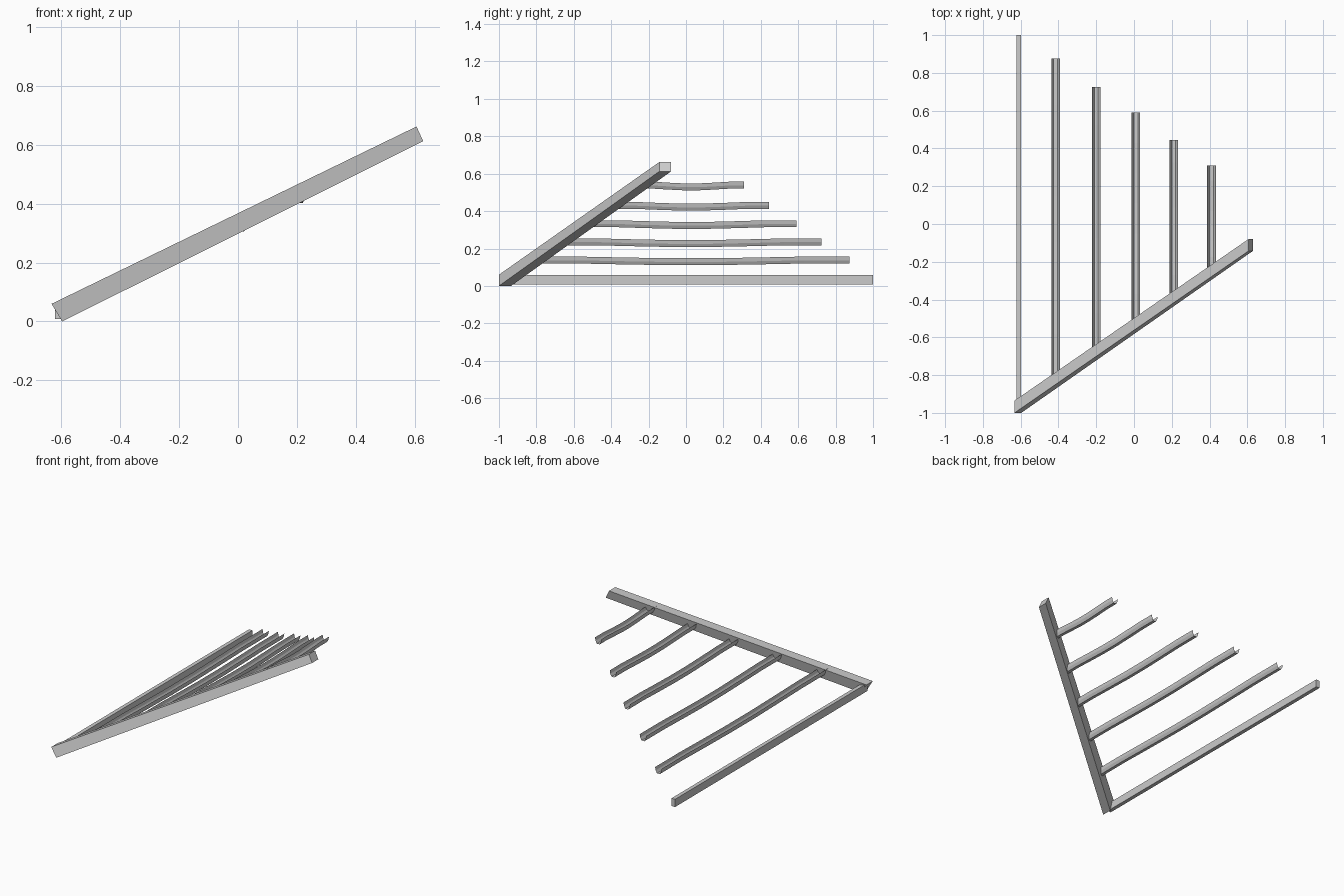
import bpy

if "Cube" in bpy.data.objects:
    bpy.data.objects.remove(bpy.data.objects["Cube"])


def make_mesh(name, verts, faces):
    mesh = bpy.data.meshes.new(name)
    mesh.from_pydata(verts, [], faces)
    mesh.update()
    obj = bpy.data.objects.new(name, mesh)
    bpy.context.collection.objects.link(obj)
    return obj


def loft(name, rings, closed):
    # Bridge successive sections; closed sections get end caps
    n = len(rings[0])
    verts = [v for ring in rings for v in ring]
    faces = []
    for r in range(len(rings) - 1):
        for i in range(n if closed else n - 1):
            j = (i + 1) % n
            faces.append((r * n + i, r * n + j, (r + 1) * n + j, (r + 1) * n + i))
    if closed:
        faces.append(tuple(reversed(range(n))))
        last = (len(rings) - 1) * n
        faces.append(tuple(last + i for i in range(n)))
    return make_mesh(name, verts, faces)


# Sloping diagonal beam, rectangular section
loft("diagonal_beam", [
    [(-0.597, -1.0, 0.0), (-0.597, -0.935, 0.0), (-0.633, -0.935, 0.06), (-0.633, -1.0, 0.06)],
    [(0.629, -0.143, 0.612), (0.629, -0.08, 0.612), (0.606, -0.08, 0.662), (0.606, -0.143, 0.662)],
], True)

# Straight edge bar at the low end
loft("edge_bar", [
    [(-0.622, y, 0.008), (-0.622, y, 0.058), (-0.597, y, 0.058), (-0.597, y, 0.008)]
    for y in (-0.96, 1.0)
], True)

# Gently sagging open troughs: x, start y, end y, rim height
slats = [(-0.415, -0.825, 0.875, 0.157), (-0.2, -0.675, 0.725, 0.254),
         (0.01, -0.53, 0.59, 0.351), (0.21, -0.39, 0.445, 0.449),
         (0.41, -0.255, 0.31, 0.557)]
half = [(0.023, 0.0), (0.019, -0.02), (0.01, -0.037)]
section = [(-a, b) for a, b in half] + half[::-1]
sag = [0, 0, -0.005, -0.009, -0.009, -0.005, 0, 0]

for k, (x, y0, y1, z) in enumerate(slats):
    rings = []
    for i, s in enumerate(sag):
        y = y0 + (y1 - y0) * i / (len(sag) - 1)
        rings.append([(x + a, y, z + b + s) for a, b in reversed(section)])
    loft(f"trough_slat_{k + 1}", rings, False)
